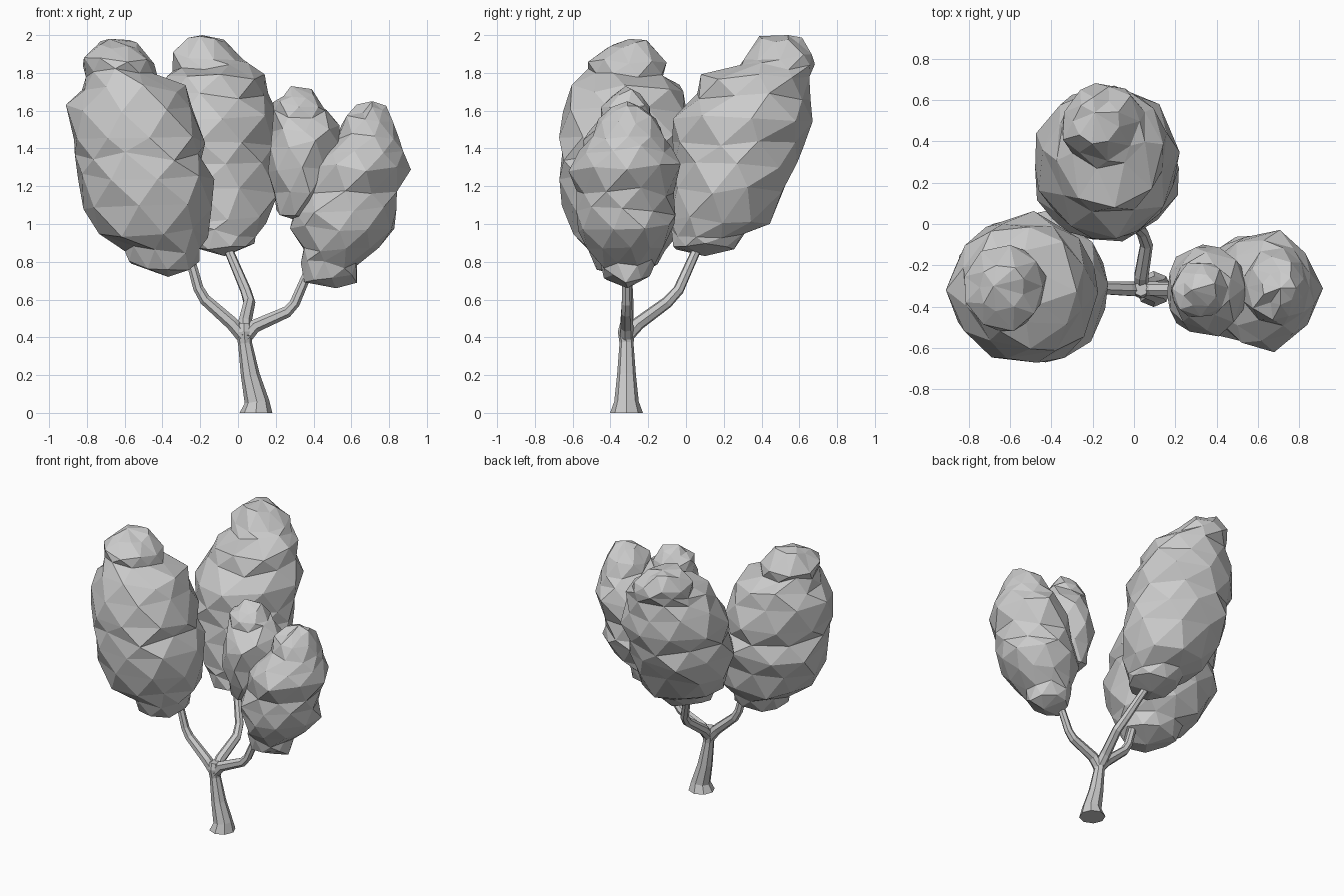
import bpy, bmesh, math, random
from mathutils import Vector

random.seed(11)


def finish(bm, name):
    bmesh.ops.recalc_face_normals(bm, faces=bm.faces[:])
    mesh = bpy.data.meshes.new(name)
    bm.to_mesh(mesh)
    bm.free()
    ob = bpy.data.objects.new(name, mesh)
    bpy.context.collection.objects.link(ob)
    return ob


def crown(name, bottom, top, rings, n=9):
    """Faceted leaf clump: staggered rings of (z, cx, cy, rx, ry) closed by two tips."""
    bm = bmesh.new()
    loops = []
    for k, (z, cx, cy, rx, ry) in enumerate(rings):
        loop = []
        for i in range(n):
            a = 2 * math.pi * (i + 0.5 * (k % 2) + random.uniform(-.13, .13)) / n
            s = random.uniform(0.96, 1.08)
            loop.append(bm.verts.new((cx + rx * s * math.cos(a), cy + ry * s * math.sin(a),
                                      z + random.uniform(-.025, .025))))
        loops.append(loop)
    for k, (a, b) in enumerate(zip(loops, loops[1:])):
        for i in range(n):
            j = (i + 1) % n
            if k % 2 == 0:
                bm.faces.new((a[i], a[j], b[i]))
                bm.faces.new((a[j], b[j], b[i]))
            else:
                bm.faces.new((a[i], b[j], b[i]))
                bm.faces.new((a[i], a[j], b[j]))
    for tip, loop in ((bottom, loops[0]), (top, loops[-1])):
        v = bm.verts.new(tip)
        for i in range(n):
            bm.faces.new((loop[i], loop[(i + 1) % n], v))
    return finish(bm, name)


def limb(name, path, ref, n=7):
    """Tapered tube through (x, y, z, radius) points."""
    bm = bmesh.new()
    pts = [Vector(p[:3]) for p in path]
    loops = []
    for k, p in enumerate(pts):
        t = (pts[min(k + 1, len(pts) - 1)] - pts[max(k - 1, 0)]).normalized()
        if k == 0 and p.z == 0:
            t = Vector((0, 0, 1))
        u = Vector(ref)
        u = (u - t * u.dot(t)).normalized()
        w = t.cross(u)
        loops.append([bm.verts.new(p + path[k][3] * (u * math.cos(2 * math.pi * i / n)
                                   + w * math.sin(2 * math.pi * i / n))) for i in range(n)])
    for a, b in zip(loops, loops[1:]):
        for i in range(n):
            j = (i + 1) % n
            bm.faces.new((a[i], a[j], b[j], b[i]))
    bm.faces.new(loops[0])
    bm.faces.new(loops[-1])
    return finish(bm, name)


# Trunk and three branches
limb("trunk", [(.095, -.315, 0, .087), (.1, -.315, .06, .065), (.065, -.315, .2, .05),
               (.037, -.315, .37, .037), (.033, -.315, .43, .046), (.033, -.315, .475, .034)], (0, 1, 0), 8)
limb("left_branch", [(.04, -.315, .39, .038), (-.03, -.315, .472, .036), (-.175, -.31, .6, .031),
                     (-.21, -.31, .66, .028), (-.26, -.31, .84, .025), (-.32, -.31, .95, .022)], (0, 1, 0))
limb("right_branch", [(.03, -.315, .39, .038), (.09, -.315, .46, .036), (.26, -.315, .535, .031),
                      (.3, -.315, .58, .028), (.365, -.315, .73, .025), (.42, -.315, .85, .022)], (0, 1, 0))
limb("back_branch", [(.035, -.33, .39, .038), (.035, -.25, .475, .036), (.06, -.1, .585, .032),
                     (.04, -.04, .65, .029), (-.045, .05, .85, .025), (-.07, .09, .95, .022)], (1, 0, 0))

# Leaf crowns, each with a knob below and above a layered body
crown("left_crown", (-.37, -.31, .72), (-.68, -.3, 1.98), [
    (.78, -.39, -.31, .18, .16), (.87, -.4, -.31, .2, .2), (.95, -.45, -.31, .29, .3),
    (1.1, -.47, -.32, .35, .34), (1.25, -.5, -.32, .355, .37), (1.36, -.52, -.32, .32, .36),
    (1.45, -.53, -.32, .33, .37), (1.61, -.57, -.32, .33, .34), (1.72, -.55, -.31, .27, .3),
    (1.8, -.62, -.31, .19, .2), (1.86, -.63, -.31, .19, .2), (1.95, -.64, -.31, .11, .11)])
crown("back_crown", (-.07, .1, .83), (-.19, .54, 2.0), [
    (.88, -.08, .1, .16, .16), (.95, -.09, .12, .18, .19), (1.02, -.11, .18, .27, .26),
    (1.18, -.13, .23, .33, .31), (1.32, -.14, .27, .34, .34), (1.42, -.14, .29, .325, .34),
    (1.55, -.14, .32, .34, .365), (1.68, -.13, .36, .29, .3), (1.77, -.12, .38, .27, .28),
    (1.83, -.15, .47, .2, .2), (1.89, -.16, .49, .19, .18), (1.97, -.18, .5, .11, .11)], 9)
crown("right_crown", (.52, -.31, .66), (.71, -.31, 1.65), [
    (.71, .48, -.31, .14, .12), (.79, .48, -.31, .15, .15), (.86, .54, -.31, .2, .2),
    (.98, .56, -.32, .27, .25), (1.07, .56, -.32, .27, .25), (1.17, .6, -.32, .245, .25),
    (1.3, .635, -.32, .26, .285), (1.4, .66, -.32, .21, .24), (1.47, .69, -.31, .16, .19),
    (1.55, .69, -.31, .14, .15), (1.61, .7, -.31, .08, .08)])
crown("small_crown", (.31, -.31, 1.02), (.28, -.32, 1.73), [
    (1.06, .3, -.31, .1, .12), (1.17, .33, -.32, .15, .18), (1.28, .34, -.32, .18, .21),
    (1.42, .35, -.32, .19, .22), (1.51, .36, -.32, .18, .19), (1.58, .33, -.32, .14, .14),
    (1.63, .32, -.32, .13, .13), (1.69, .32, -.32, .08, .08)], 8)
